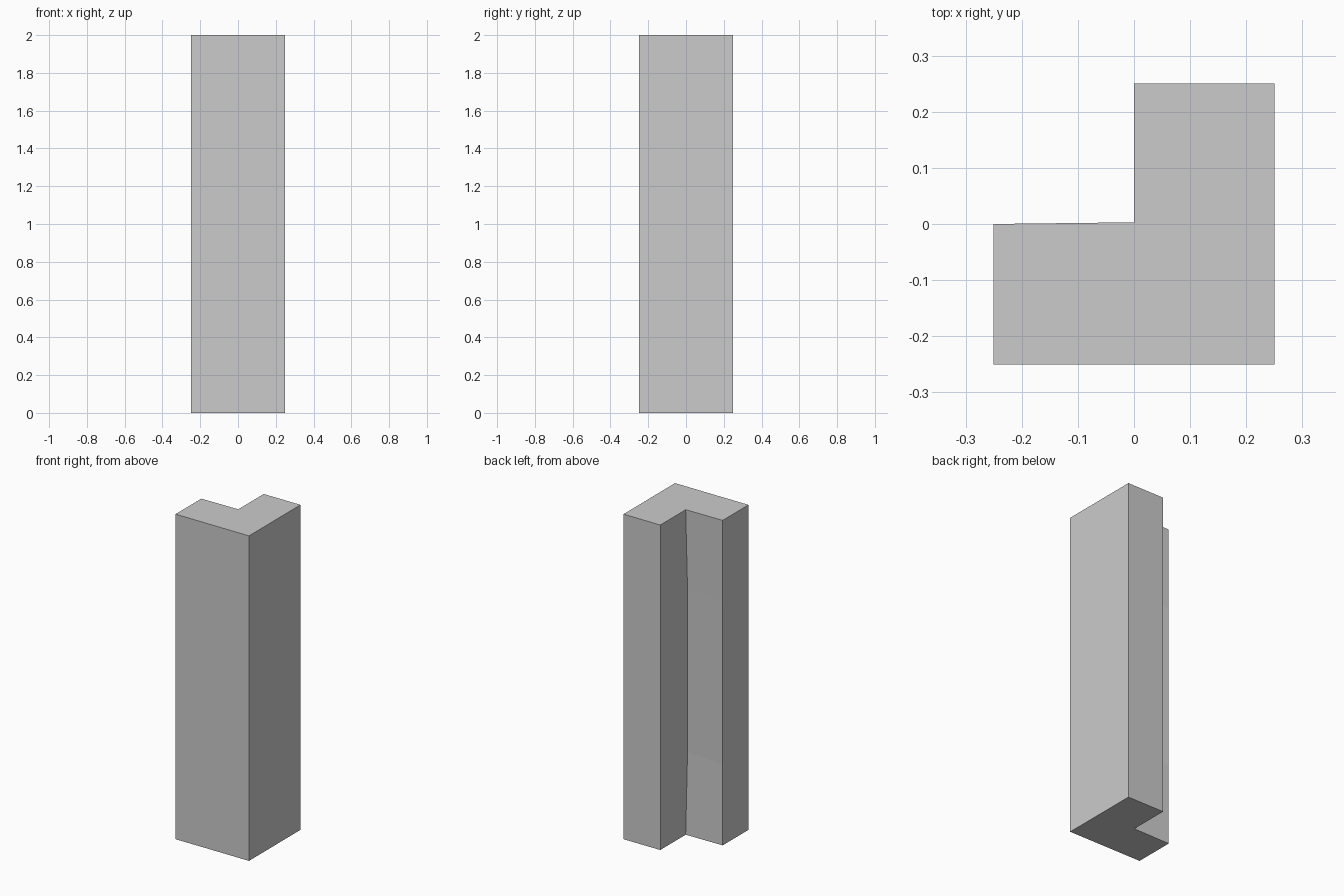
import bpy, bmesh

if "Cube" in bpy.data.objects:
    bpy.data.objects.remove(bpy.data.objects["Cube"])

# Rings of the L-shaped section: (height, y of the inner corner), slightly bowed
RINGS = [(0.0, 0.003), (0.5, -0.015), (1.0, -0.017), (1.5, -0.015), (2.0, 0.003)]


def l_section(corner_y):
    return [(-0.25, -0.25), (0.25, -0.25), (0.25, 0.25),
            (0.0, 0.25), (0.0, corner_y), (-0.25, 0.0)]


# Corner column: stacked L sections joined by flat walls and capped
bm = bmesh.new()
rings = [[bm.verts.new((x, y, z)) for x, y in l_section(cy)] for z, cy in RINGS]
for low, high in zip(rings, rings[1:]):
    for i in range(6):
        j = (i + 1) % 6
        bm.faces.new((low[i], low[j], high[j], high[i]))
bm.faces.new(rings[0][::-1])
bm.faces.new(rings[-1])
bmesh.ops.recalc_face_normals(bm, faces=bm.faces[:])

mesh = bpy.data.meshes.new("corner_column")
bm.to_mesh(mesh)
bm.free()
column = bpy.data.objects.new("corner_column", mesh)
bpy.context.collection.objects.link(column)
